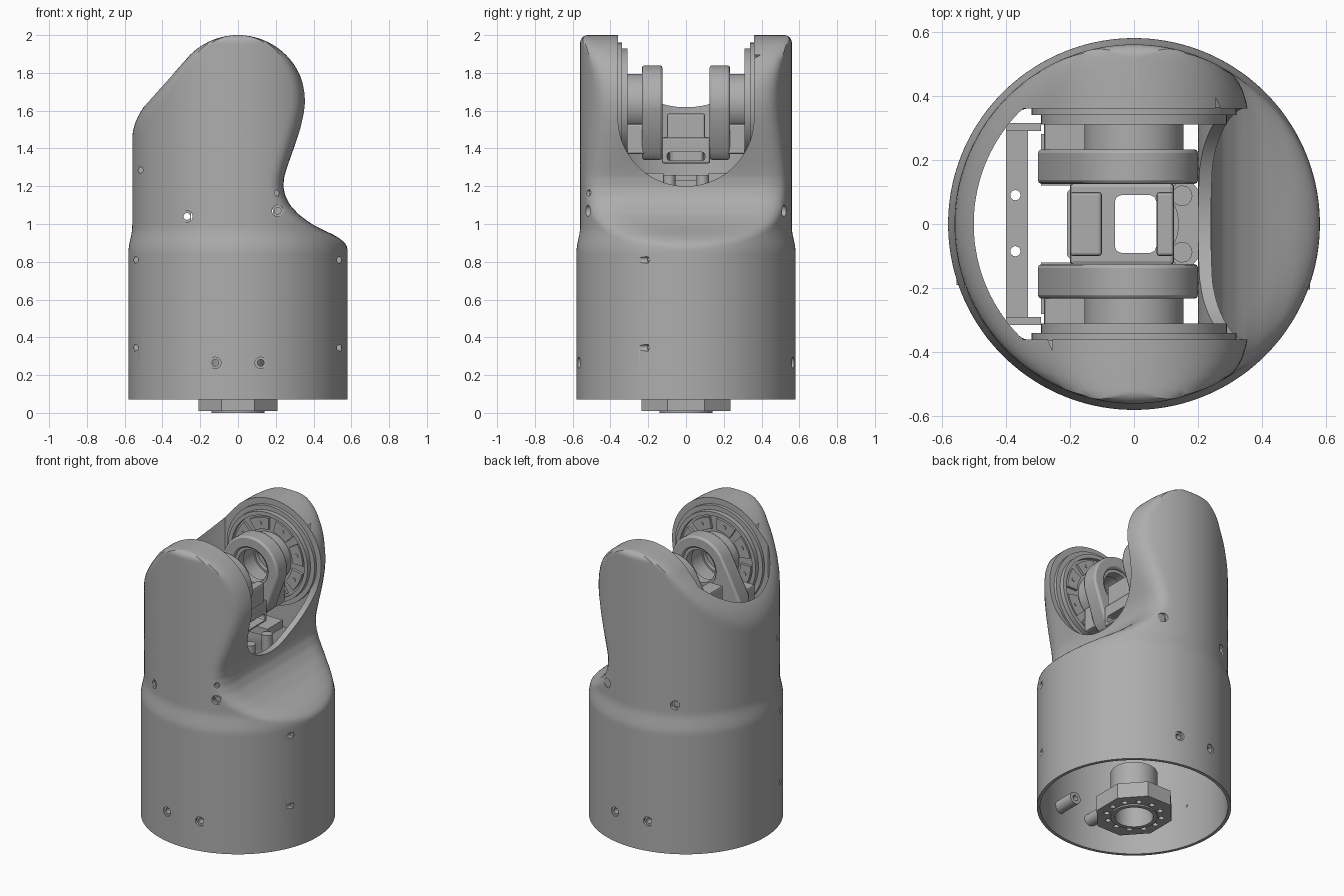
import bpy, bmesh, math
from mathutils import Matrix, Vector

cube = bpy.data.objects.get("Cube")
if cube:
    bpy.data.objects.remove(cube, do_unlink=True)

grey = bpy.data.materials.new("satin_grey")
grey.use_nodes = True
COLOUR = (0.42, 0.42, 0.42, 1)
grey.diffuse_color = COLOUR
grey.node_tree.nodes["Principled BSDF"].inputs["Base Color"].default_value = COLOUR

AXIS_Z = 1.64          # height of the joint axis
HEAD_R = 0.36          # radius of the rounded arm heads


def finish(name, bm):
    bmesh.ops.recalc_face_normals(bm, faces=bm.faces)
    mesh = bpy.data.meshes.new(name)
    bm.to_mesh(mesh)
    bm.free()
    mesh.materials.append(grey)
    obj = bpy.data.objects.new(name, mesh)
    bpy.context.collection.objects.link(obj)
    return obj


def smooth(obj, angle=35):
    bpy.ops.object.select_all(action='DESELECT')
    obj.select_set(True)
    bpy.context.view_layer.objects.active = obj
    bpy.ops.object.shade_smooth_by_angle(angle=math.radians(angle))


def cut(obj, *cutters):
    bpy.context.view_layer.objects.active = obj
    for c in cutters:
        mod = obj.modifiers.new("cut", 'BOOLEAN')
        mod.operation, mod.solver, mod.object = 'DIFFERENCE', 'EXACT', c
        bpy.ops.object.modifier_apply(modifier=mod.name)
        bpy.data.objects.remove(c, do_unlink=True)


def box(name, x, y, z, bevel=0):
    bm = bmesh.new()
    bmesh.ops.create_cube(bm, size=1)
    for v in bm.verts:
        v.co = Vector(a[0] + (c + 0.5) * (a[1] - a[0]) for a, c in zip((x, y, z), v.co))
    if bevel:
        bmesh.ops.bevel(bm, geom=bm.edges[:], offset=bevel, segments=2, affect='EDGES', profile=0.5)
    return finish(name, bm)


def rod(name, axis, centre, r, start, end, sides=32):
    """Cylinder along an axis; centre gives the other two coordinates."""
    bm = bmesh.new()
    bmesh.ops.create_cone(bm, cap_ends=True, segments=sides, radius1=r, radius2=r, depth=end - start)
    mid = (start + end) / 2
    if axis == 'X':
        turn, pos = Matrix.Rotation(math.pi / 2, 4, 'Y'), (mid, *centre)
    elif axis == 'Y':
        turn, pos = Matrix.Rotation(math.pi / 2, 4, 'X'), (centre[0], mid, centre[1])
    else:
        turn, pos = Matrix.Identity(4), (*centre, mid)
    bm.transform(Matrix.Translation(pos) @ turn)
    return finish(name, bm)


def ring(name, r_out, r_in, y0, y1, start=0, sweep=360, steps=64):
    """Annulus or arc segment around the joint axis."""
    bm = bmesh.new()
    closed = sweep == 360
    loops = []
    for i in range(steps if closed else steps + 1):
        a = math.radians(start + sweep * i / steps)
        loops.append([bm.verts.new((r * math.cos(a), y, AXIS_Z + r * math.sin(a)))
                      for r, y in ((r_out, y0), (r_out, y1), (r_in, y1), (r_in, y0))])
    pairs = list(zip(loops, loops[1:])) + ([(loops[-1], loops[0])] if closed else [])
    for p, q in pairs:
        for j in range(4):
            bm.faces.new((p[j], q[j], q[j - 3], p[j - 3]))
    if not closed:
        bm.faces.new(loops[0])
        bm.faces.new(loops[-1])
    obj = finish(name, bm)
    smooth(obj)
    return obj


# Side profile of the housing: tapered radius, slanted left, concave right
def radius(z):
    t = min(max((z - 0.85) / 0.14, 0), 1)
    r = 0.58 - 0.02 * t * t * (3 - 2 * t)
    if z > 1.96:
        r -= 0.04 - math.sqrt(max(0.04 ** 2 - (z - 1.96) ** 2, 0))
    return r


def head(z):
    return max(math.sqrt(max(HEAD_R ** 2 - (z - AXIS_Z) ** 2, 0)), 0.012)


def left(z):
    return -head(z) if z > 1.88 else -0.267 - (1.88 - z) * 0.905


NECK = [(0.8, 0.95), (0.86, 0.74), (0.9, 0.63), (0.93, 0.55), (0.96, 0.47), (1.0, 0.39), (1.05, 0.322),
        (1.1, 0.276), (1.15, 0.25), (1.2, 0.24), (1.25, 0.245), (1.3, 0.26), (1.4, 0.295),
        (1.5, 0.33), (1.58, 0.353), (AXIS_Z, HEAD_R)]


def right(z):
    if z >= AXIS_Z:
        return head(z)
    if z <= NECK[0][0]:
        return NECK[0][1]
    for (z0, x0), (z1, x1) in zip(NECK, NECK[1:]):
        if z <= z1:
            return x0 + (x1 - x0) * (z - z0) / (z1 - z0)


def loft(name, levels, rad, lo, hi, y_max=9, soft=0.22, n=128):
    """Stack of discs clipped left and right with softened corners."""
    bm = bmesh.new()
    loops = []
    for z in levels:
        R, l, r = rad(z), lo(z), hi(z)
        a, b = max(l, -R), min(r, R)
        cx, hw = (a + b) / 2, (b - a) / 2
        loop = []
        for i in range(n):
            t = 2 * math.pi * (i + 0.5) / n
            dx, dy = hw * math.cos(t), R * math.sin(t)
            q, p = dx * dx + dy * dy, cx * dx
            s1 = (-p + math.sqrt(p * p - q * (cx * cx - R * R))) / q
            s2 = ((r if dx > 0 else l) - cx) / dx
            h = max(soft - abs(s1 - s2), 0) / soft
            s = min(s1, s2) - h * h * soft / 4
            loop.append(bm.verts.new((cx + s * dx, max(-y_max, min(y_max, s * dy)), z)))
        loops.append(loop)
    for p, q in zip(loops, loops[1:]):
        for i in range(n):
            bm.faces.new((p[i - 1], p[i], q[i], q[i - 1]))
    bm.faces.new(loops[0])
    bm.faces.new(loops[-1])
    return finish(name, bm)


# Housing shell
levels = [0.07, 0.45, 0.8] + [0.82 + 0.0125 * i for i in range(36)]
levels += [1.29 + 0.025 * i for i in range(14)]
levels += [AXIS_Z + HEAD_R * math.sin(math.pi / 2 * i / 24) for i in range(25)]
housing = loft("housing", levels, radius, left, right)
lower_void = loft("lower_void", [-0.1, 0.8] + [0.82 + 0.02 * i for i in range(19)],
                  lambda z: radius(z) - 0.02, lambda z: -0.9, lambda z: right(z) - 0.05)
upper_void = loft("upper_void", [1.12 + 0.04 * i for i in range(13)] + [2.2],
                  lambda z: 0.5, lambda z: -0.9,
                  lambda z: right(min(z, 1.6)) - 0.04, y_max=HEAD_R)
slot_round = rod("slot_round", 'X', (0, 1.56), HEAD_R, 0, 0.8, 96)
slot_top = box("slot_top", (-0.2, 0.8), (-HEAD_R, HEAD_R), (1.56, 2.3))
cut(housing, lower_void, upper_void, slot_round, slot_top)

# Screw holes through both walls, with counterbores
for x, z in ((-0.27, 1.04), (0.21, 1.07), (-0.12, 0.265), (0.12, 0.265)):
    wall = math.sqrt(radius(z) ** 2 - x * x)
    cut(housing, rod("hole", 'Y', (x, z), 0.018, -1, 1, 20))
    for s in (-1, 1):
        a, b = sorted((s * (wall - 0.012), s))
        cut(housing, rod("bore", 'Y', (x, z), 0.03, a, b, 24))
# Small blind screws on the front
for x, z in ((-0.52, 1.285), (0.21, 1.165), (-0.545, 0.81), (0.54, 0.81), (-0.545, 0.345), (0.54, 0.345)):
    wall = math.sqrt(radius(z) ** 2 - x * x)
    cut(housing, rod("bore", 'Y', (x, z), 0.017, -1, -wall + 0.012, 20))
    rod("screw", 'Y', (x, z), 0.009, -wall + 0.008, -wall + 0.05, 12)
smooth(housing, 30)

# Joint bearings on the inside of each arm
for side, s in (("front", -1), ("back", 1)):
    ring(side + "_bearing_rim", 0.32, 0.27, s * 0.365, s * 0.34)
    ring(side + "_bearing_lip", 0.29, 0.265, s * 0.345, s * 0.31)
    ring(side + "_bearing_plate", 0.285, 0.11, s * 0.36, s * 0.332)
    ring(side + "_bearing_hub", 0.155, 0.12, s * 0.34, s * 0.22)
    for i in range(8):
        ring(side + "_bearing_pad", 0.25, 0.175, s * 0.335, s * 0.315, i * 45, 33, 8)
        a = math.radians(i * 45 + 16)
        rod(side + "_bearing_bolt", 'Y', (0.215 * math.cos(a), AXIS_Z + 0.215 * math.sin(a)),
            0.012, s * 0.32 - 0.01, s * 0.32 + 0.01, 12)
    y = sorted((s * 0.22, s * 0.32))
    box(side + "_lug", (-0.28, 0.12), y, (1.37, 1.53), 0.01)

    # Yoke plate: round eye blending into a foot
    bm = bmesh.new()
    pts = [(0.2 * math.cos(a), AXIS_Z + 0.2 * math.sin(a))
           for a in (math.radians(-10 + 5 * i) for i in range(33))]
    pts += [(-0.3, 1.5), (-0.3, 1.38), (-0.26, 1.34), (0.08, 1.34), (0.12, 1.38)]
    face = bm.faces.new([bm.verts.new((x, s * 0.125, z)) for x, z in pts])
    out = bmesh.ops.extrude_face_region(bm, geom=[face])
    top = [v for v in out["geom"] if isinstance(v, bmesh.types.BMVert)]
    bmesh.ops.translate(bm, verts=top, vec=(0, s * 0.108, 0))
    yoke = finish(side + "_yoke", bm)
    cut(yoke, rod("eye", 'Y', (0, AXIS_Z), 0.125, -0.5, 0.5, 48))
    mod = yoke.modifiers.new("soft_edges", 'BEVEL')
    mod.width, mod.segments, mod.limit_method = 0.012, 2, 'ANGLE'
    smooth(yoke)
    ring(side + "_yoke_liner", 0.127, 0.105, s * 0.15, s * 0.21)

# Bridge joining the yoke plates, with a cable opening and a slot
bridge = box("yoke_bridge", (-0.2, 0.125), (-0.128, 0.128), (1.32, 1.46), 0.012)
cut(bridge, box("well", (-0.06, 0.07), (-0.09, 0.09), (1, 2), 0.02),
    box("mouth", (0, 0.5), (-0.1, 0.1), (1.335, 1.38), 0.015))
for x in ((-0.2, -0.1), (0.07, 0.125)):
    box("bridge_post", x, (-0.1, 0.1), (1.45, 1.585), 0.01)

# Mounting bracket and side tabs under the joint
bracket = box("bracket_bar", (-0.4, -0.33), (-0.29, 0.29), (1.23, 1.26))
cut(bracket, *[rod("hole", 'Z', (-0.37, y), 0.016, 1, 1.5, 16) for y in (-0.085, 0.09)])
for s in (-1, 1):
    box("bracket_end", (-0.4, -0.29), sorted((s * 0.29, s * 0.315)), (1.2, 1.27))
    rod("tab_boss", 'Z', (0.15, s * 0.088), 0.032, 1.15, 1.26, 24)
    box("side_rail", (-0.29, 0.13), sorted((s * 0.12, s * 0.28)), (1.22, 1.27))

# Output flange at the foot: eight-sided ring with a bolt circle
bm = bmesh.new()
bmesh.ops.create_cone(bm, cap_ends=True, segments=8, radius1=0.227, radius2=0.227, depth=0.1,
                      matrix=Matrix.Translation((0, 0, 0.06)) @ Matrix.Diagonal((1, 1.12, 1, 1))
                      @ Matrix.Rotation(math.pi / 8, 4, 'Z'))
flange = finish("output_flange", bm)
cut(flange, rod("bore", 'Z', (0, 0), 0.12, -1, 1, 48))
for i in range(12):
    a = math.tau * i / 12
    cut(flange, rod("bolt_hole", 'Z', (0.165 * math.cos(a), 0.165 * math.sin(a)), 0.017, -1, 0.06, 16))
smooth(flange)
collar = rod("flange_collar", 'Z', (0, 0), 0.14, 0, 0.3, 48)
cut(collar, rod("bore", 'Z', (0, 0), 0.115, -1, 1, 48))
smooth(collar)

# Screw bosses inside the lower wall
for x in (-0.12, 0.12):
    for s in (-1, 1):
        boss = rod("wall_boss", 'Y', (x, 0.265), 0.04, *sorted((s * 0.4, s * 0.555)), 24)
        cut(boss, rod("hole", 'Y', (x, 0.265), 0.018, -1, 1, 16))
        smooth(boss)
